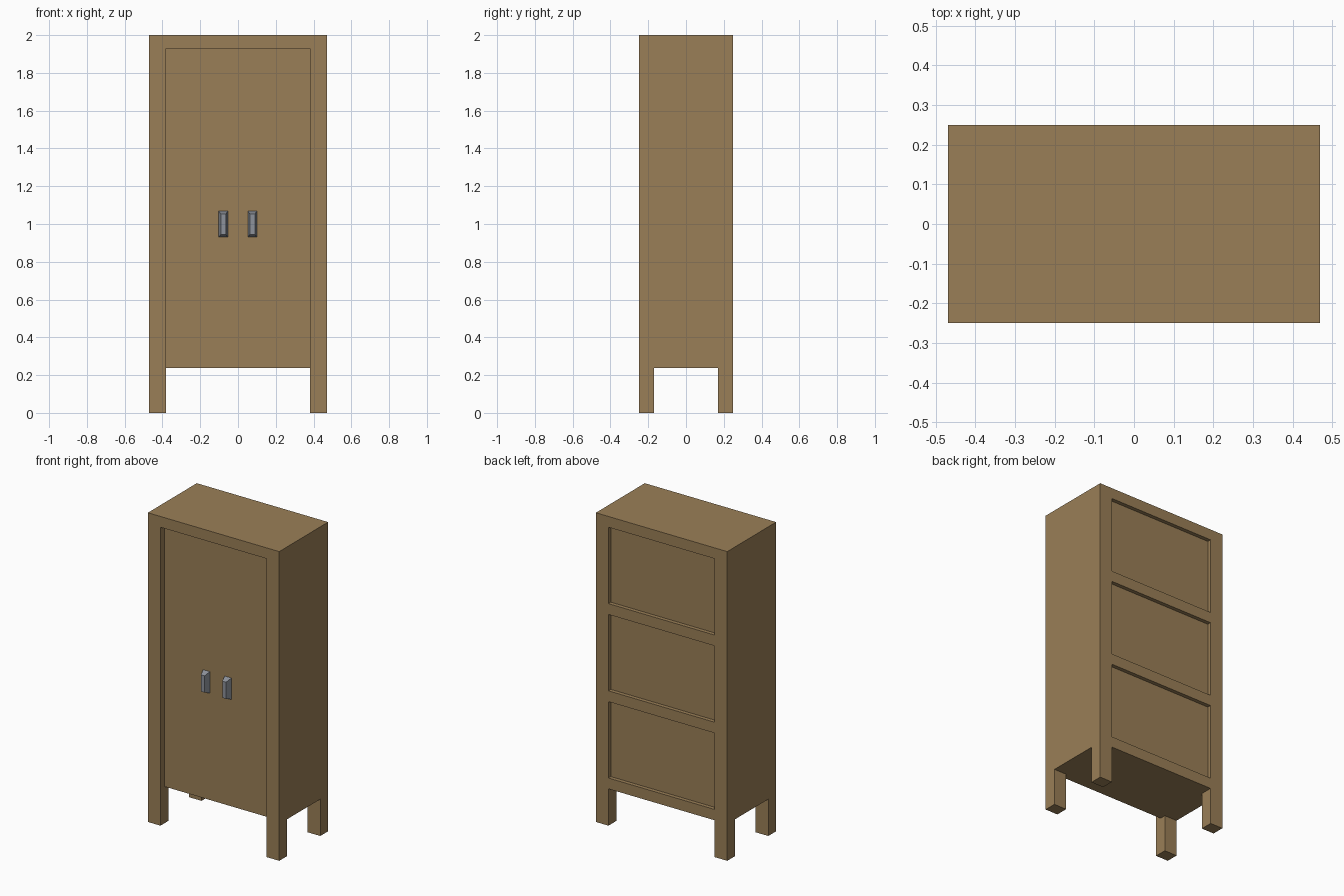
import bpy
import bmesh
from mathutils import Matrix, Vector

default = bpy.data.objects.get("Cube")
if default:
    bpy.data.objects.remove(default, do_unlink=True)


def make_material(name, rgb):
    mat = bpy.data.materials.new(name)
    mat.use_nodes = True
    mat.diffuse_color = (*rgb, 1)
    mat.node_tree.nodes["Principled BSDF"].inputs["Base Color"].default_value = (*rgb, 1)
    return mat


wood = make_material("brown wood", (0.323, 0.212, 0.095))
metal = make_material("grey metal", (0.27, 0.29, 0.33))


def box(name, low, high, mat):
    low, high = Vector(low), Vector(high)
    bm = bmesh.new()
    place = Matrix.Translation((low + high) / 2) @ Matrix.Diagonal((*(high - low), 1))
    bmesh.ops.create_cube(bm, size=1, matrix=place)
    mesh = bpy.data.meshes.new(name)
    bm.to_mesh(mesh)
    bm.free()
    mesh.materials.append(mat)
    obj = bpy.data.objects.new(name, mesh)
    bpy.context.collection.objects.link(obj)
    return obj


# Overall sizes
W, D, H = 0.47, 0.25, 2.0      # half width, half depth, height
LEG_X, LEG_Y = 0.38, 0.17      # inner faces of the legs
FLOOR, TOP, RAIL = 0.238, 1.93, 0.07
DOOR_Y, PANEL_Y = -0.21, 0.225

# Cabinet carcass, carved from one block
cabinet = box("cabinet", (-W, -D, 0), (W, D, H), wood)
cutters = [
    box("leg_gap_front", (-LEG_X, -1, -1), (LEG_X, 1, FLOOR), wood),
    box("leg_gap_side", (-1, -LEG_Y, -1), (1, LEG_Y, FLOOR), wood),
    box("door_recess", (-LEG_X, -1, -1), (LEG_X, DOOR_Y, TOP), wood),
]

# Three sunken back panels between equal rails
panel_h = (TOP - FLOOR - 3 * RAIL) / 3
for i in range(3):
    z = FLOOR + RAIL + i * (panel_h + RAIL)
    cutters.append(box(f"back_panel_{i}", (-LEG_X, PANEL_Y, z), (LEG_X, 1, z + panel_h), wood))

for cutter in cutters:
    cutter.hide_render = True
    mod = cabinet.modifiers.new(cutter.name, "BOOLEAN")
    mod.operation = "DIFFERENCE"
    mod.solver = "EXACT"
    mod.object = cutter

# Bake the carving and drop the cutters
bpy.context.view_layer.update()
graph = bpy.context.evaluated_depsgraph_get()
carved = bpy.data.meshes.new_from_object(cabinet.evaluated_get(graph))
cabinet.modifiers.clear()
cabinet.data = carved
for cutter in cutters:
    bpy.data.objects.remove(cutter, do_unlink=True)

# Door handles, tapered toward the front
for name, x in (("right_handle", -0.078), ("left_handle", 0.076)):
    handle = box(name, (x - 0.024, -D, 0.93), (x + 0.024, DOOR_Y, 1.068), metal)
    for v in handle.data.vertices:
        if v.co.y < -D + 0.01:
            v.co.x = x + (v.co.x - x) * 0.55
            v.co.z = 1 + (v.co.z - 1) * 0.78
